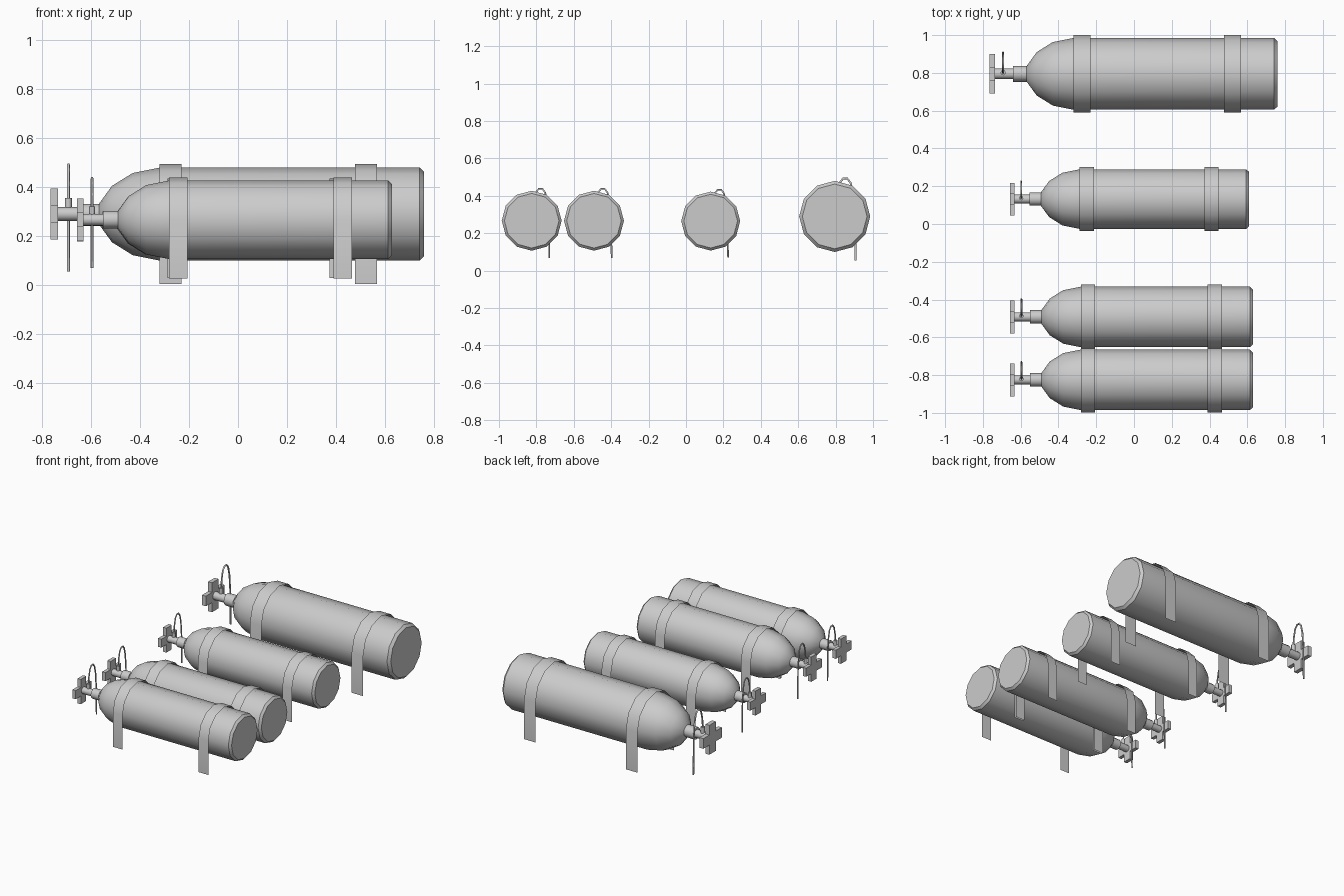
import bpy, bmesh
from math import pi, sin, cos, radians
from mathutils import Vector, Matrix

if "Cube" in bpy.data.objects:
    bpy.data.objects.remove(bpy.data.objects["Cube"])


def finish(name, bm, place, angle=40):
    """Turn a bmesh into a placed, smooth-by-angle object."""
    if any(len(e.link_faces) == 2 for e in bm.edges) and all(e.is_manifold for e in bm.edges):
        bmesh.ops.recalc_face_normals(bm, faces=bm.faces)
    me = bpy.data.meshes.new(name)
    bm.to_mesh(me)
    bm.free()
    me.shade_smooth()
    me.set_sharp_from_angle(angle=radians(angle))
    ob = bpy.data.objects.new(name, me)
    ob.matrix_world = place
    bpy.context.collection.objects.link(ob)
    return ob


def lathe(name, profile, sides, place):
    """Closed solid of revolution along x from (x, radius) points."""
    bm = bmesh.new()
    rings = [[bm.verts.new((x, r * cos(2 * pi * i / sides), r * sin(2 * pi * i / sides)))
              for i in range(sides)] for x, r in profile]
    for a, b in zip(rings, rings[1:]):
        for i in range(sides):
            j = (i + 1) % sides
            bm.faces.new((a[i], a[j], b[j], b[i]))
    bm.faces.new(rings[0])
    bm.faces.new(rings[-1])
    finish(name, bm, place)


def strap(name, x, place, width=0.09, r=0.205, drop=-0.285):
    """Thin band over the top of the tank with both ends hanging down."""
    path = [(r, drop)] + [(r * cos(pi * i / 6), r * sin(pi * i / 6)) for i in range(7)] + [(-r, drop)]
    bm = bmesh.new()
    rows = [[bm.verts.new((x + s * width / 2, y, z)) for s in (-1, 1)] for y, z in path]
    for a, b in zip(rows, rows[1:]):
        bm.faces.new((a[0], b[0], b[1], a[1]))
    bmesh.ops.reverse_faces(bm, faces=bm.faces)
    finish(name, bm, place)


def handwheel(name, place, x0=-0.765, x1=-0.735, length=0.104, half=0.036):
    """Four-armed valve knob, an extruded cross."""
    bm = bmesh.new()
    outline = []
    for k in range(4):
        rot = Matrix.Rotation(k * pi / 2, 3, 'X')
        for y, z in ((length, -half), (length, half), (half, half)):
            outline.append(bm.verts.new(rot @ Vector((x0, y, z))))
    face = bm.faces.new(outline)
    ext = bmesh.ops.extrude_face_region(bm, geom=[face])
    moved = [v for v in ext['geom'] if isinstance(v, bmesh.types.BMVert)]
    bmesh.ops.translate(bm, verts=moved, vec=(x1 - x0, 0, 0))
    finish(name, bm, place, 30)


def tube(name, points, radius, place, sides=6):
    """Hose lying in a plane of constant x."""
    bm = bmesh.new()
    pts = [Vector(p) for p in points]
    rings = []
    for i, p in enumerate(pts):
        t = (pts[min(i + 1, len(pts) - 1)] - pts[max(i - 1, 0)]).normalized()
        u = Vector((1, 0, 0))
        v = t.cross(u)
        rings.append([bm.verts.new(p + radius * (cos(2 * pi * k / sides) * u + sin(2 * pi * k / sides) * v))
                      for k in range(sides)])
    for a, b in zip(rings, rings[1:]):
        for k in range(sides):
            m = (k + 1) % sides
            bm.faces.new((a[k], a[m], b[m], b[k]))
    bm.faces.new(rings[0])
    bm.faces.new(rings[-1])
    finish(name, bm, place, 65)


def tank(label, loc, s):
    place = Matrix.Translation(loc) @ Matrix.Scale(s, 4)
    # domed bottle with chamfered base
    lathe(label + "_body", [(-0.568, 0.042), (-0.515, 0.115), (-0.43, 0.168), (-0.32, 0.19),
                            (0.742, 0.19), (0.76, 0.173)], 12, place)
    # valve neck, stem and knob
    lathe(label + "_neck", [(-0.64, 0.042), (-0.55, 0.042)], 12, place)
    lathe(label + "_stem", [(-0.74, 0.028), (-0.63, 0.028)], 12, place)
    handwheel(label + "_valve_knob", place)
    # gauge fitting and hose looping over to the side
    x = -0.693
    tube(label + "_hose_fitting", [(x, 0.006, 0.02), (x, 0.006, 0.065)], 0.014, place, 8)
    tube(label + "_hose", [(x, 0.006, 0.05), (x, 0.012, 0.12), (x, 0.025, 0.178), (x, 0.045, 0.203),
                           (x, 0.067, 0.203), (x, 0.085, 0.18), (x, 0.099, 0.12), (x, 0.108, 0.0),
                           (x, 0.112, -0.235)], 0.006, place)
    # holding straps
    strap(label + "_front_strap", -0.275, place)
    strap(label + "_rear_strap", 0.522, place)


tank("large_tank", (0, 0.795, 0.29), 1.0)
tank("middle_tank", (-0.022, 0.132, 0.265), 0.83)
tank("pair_tank_a", (-0.012, -0.492, 0.267), 0.843)
tank("pair_tank_b", (-0.012, -0.825, 0.267), 0.843)
